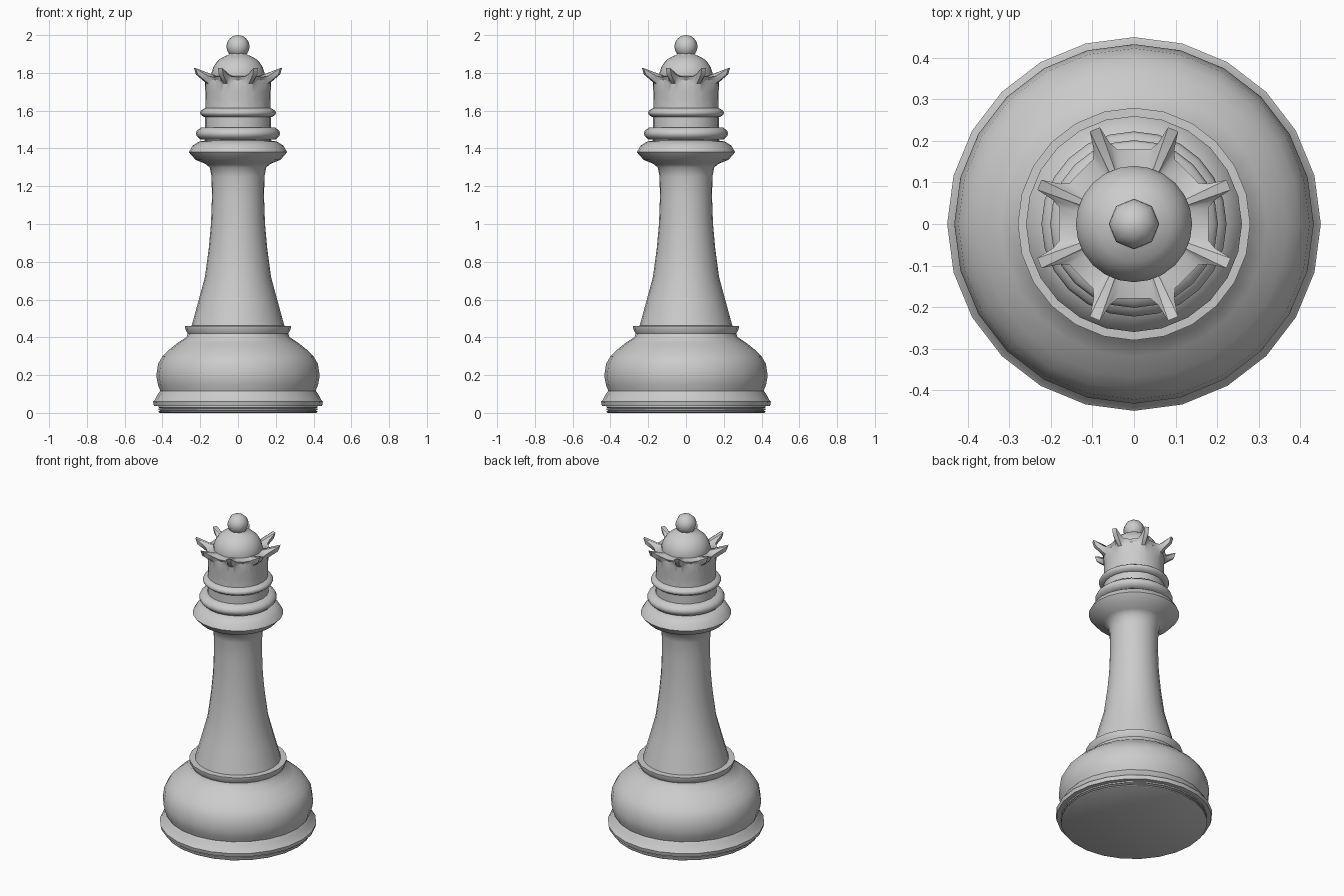
import bpy, bmesh
from math import sin, cos, pi, radians

if "Cube" in bpy.data.objects:
    bpy.data.objects.remove(bpy.data.objects["Cube"])


def finish(name, bm, angle=40):
    bmesh.ops.recalc_face_normals(bm, faces=bm.faces)
    mesh = bpy.data.meshes.new(name)
    bm.to_mesh(mesh)
    bm.free()
    obj = bpy.data.objects.new(name, mesh)
    bpy.context.collection.objects.link(obj)
    mesh.shade_smooth()
    mesh.set_sharp_from_angle(angle=radians(angle))
    return obj


def skin(bm, rings):
    """Bridge closed rings of points and cap both ends."""
    loops = [[bm.verts.new(p) for p in ring] for ring in rings]
    n = len(loops[0])
    for a, b in zip(loops, loops[1:]):
        for i in range(n):
            j = (i + 1) % n
            bm.faces.new((a[i], a[j], b[j], b[i]))
    bm.faces.new(loops[0][::-1])
    bm.faces.new(loops[-1])


def lathe(name, profile, sides=24, angle=40):
    bm = bmesh.new()
    skin(bm, [[(r * cos(2 * pi * i / sides), r * sin(2 * pi * i / sides), z)
               for i in range(sides)] for r, z in profile])
    return finish(name, bm, angle)


# Ridged pad under the base
lathe("base_pad", [(.413, 0), (.42, .004), (.42, .01), (.41, .013), (.42, .016),
                   (.42, .022), (.41, .025), (.42, .028), (.42, .036), (.40, .04)])

# Rounded base with foot rim and top ledge
lathe("base", [(.40, .035), (.445, .037), (.45, .06), (.442, .067), (.424, .10),
               (.412, .117), (.424, .15), (.433, .195), (.423, .26), (.40, .30),
               (.37, .33), (.32, .37), (.272, .402), (.266, .42), (.279, .443),
               (.28, .46), (.23, .462)])

# Tapered stem flaring into the wide collar
lathe("stem_and_collar", [(.246, .46), (.21, .59), (.175, .72), (.155, .87), (.143, 1.0),
                          (.138, 1.14), (.14, 1.25), (.15, 1.30), (.175, 1.32),
                          (.225, 1.34), (.26, 1.38), (.24, 1.415), (.205, 1.437),
                          (.17, 1.442)])

# Neck and its two rings
lathe("neck", [(.175, 1.43), (.175, 1.53), (.172, 1.66)])
for name, r, z, h in (("lower_ring", .223, 1.48, .032), ("upper_ring", .202, 1.59, .024)):
    lathe(name, [(.165, z - h), (r - .022, z - h), (r - .004, z - h * .45), (r, z),
                 (r - .006, z + h * .45), (r - .028, z + h), (.165, z + h)], angle=50)

# Crown: columns are (angle from spike, outer radius, underside z, top z)
columns = [(-22.5, .18, 1.762, 1.778), (-10, .184, 1.763, 1.782), (-6, .203, 1.772, 1.795),
           (-3, .247, 1.792, 1.825), (3, .247, 1.792, 1.825),
           (6, .203, 1.772, 1.795), (10, .184, 1.763, 1.782)]
rings = [[] for _ in range(6)]
for k in range(8):
    for a, r, low, high in columns:
        t = radians(22.5 + 45 * k + a)
        levels = [(.171, 1.60), (.173, 1.70), (.176, 1.745), (r - .01, low),
                  (r, high), (.135, 1.785)]
        for ring, (rad, z) in zip(rings, levels):
            ring.append((rad * cos(t), rad * sin(t), z))
bm = bmesh.new()
skin(bm, rings)
finish("crown", bm)

# Dome inside the crown
lathe("dome", [(.14, 1.77), (.14, 1.80), (.131, 1.83), (.113, 1.858), (.09, 1.878),
               (.062, 1.891), (.046, 1.898), (.04, 1.91)])

# Ball finial
bm = bmesh.new()
bmesh.ops.create_uvsphere(bm, u_segments=8, v_segments=12, radius=.061)
ball = finish("ball_finial", bm, 60)
ball.location.z = 1.939
